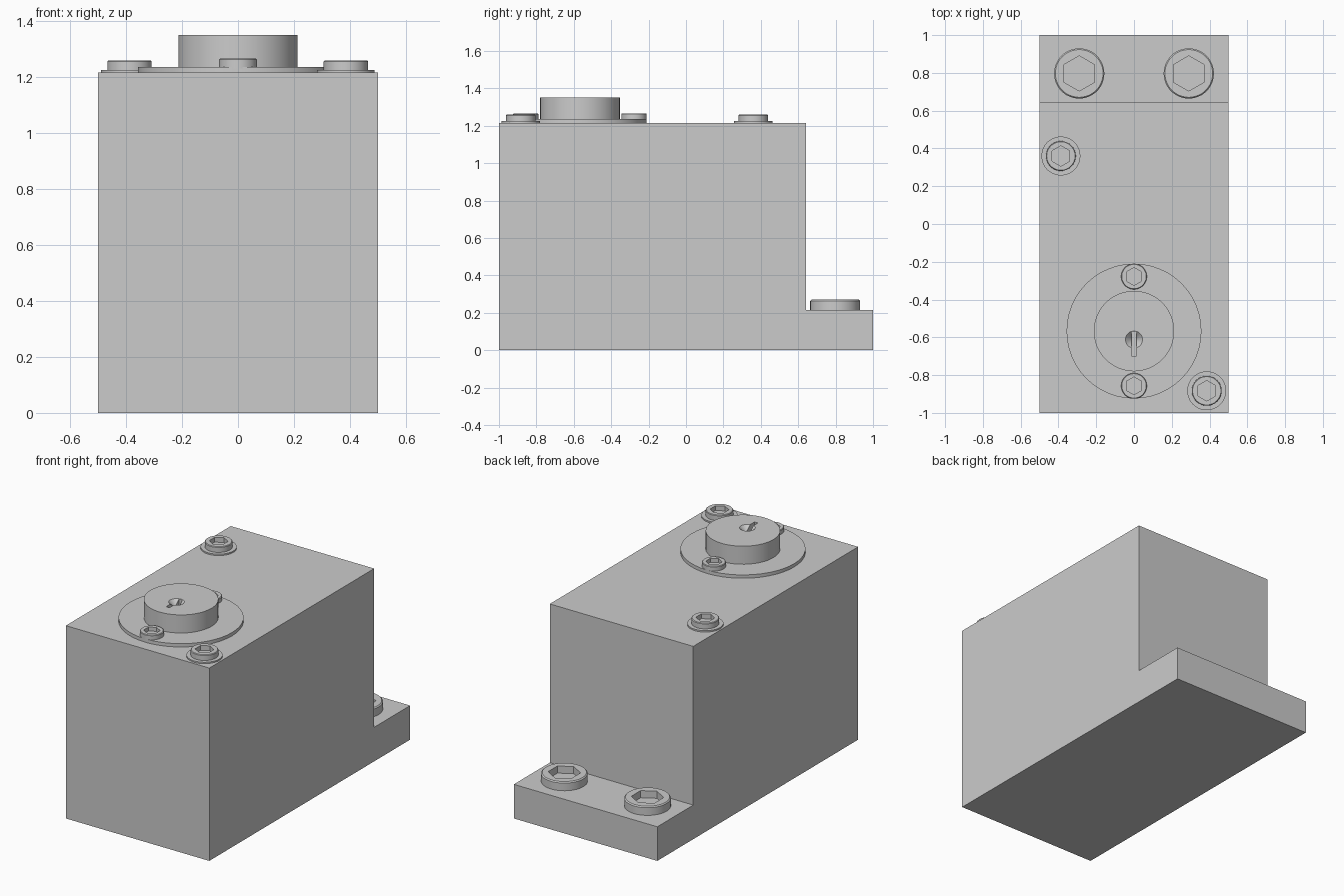
import bpy, bmesh, math

if "Cube" in bpy.data.objects:
    bpy.data.objects.remove(bpy.data.objects["Cube"])

SEG = 48


def make_object(name, bm, smooth=False):
    bmesh.ops.recalc_face_normals(bm, faces=bm.faces)
    mesh = bpy.data.meshes.new(name)
    bm.to_mesh(mesh)
    bm.free()
    ob = bpy.data.objects.new(name, mesh)
    bpy.context.collection.objects.link(ob)
    if smooth:
        bpy.ops.object.select_all(action='DESELECT')
        ob.select_set(True)
        bpy.context.view_layer.objects.active = ob
        bpy.ops.object.shade_smooth_by_angle(angle=math.radians(30))
    return ob


def hex_scale(a):
    # distance to the edge of a unit hexagon with a corner on +y
    t = (a - math.pi / 2) % (math.pi / 3) - math.pi / 6
    return math.cos(math.pi / 6) / math.cos(t)


def lathe(name, x, y, rings):
    """Closed stack of rings (radius, z, is_hex)."""
    bm = bmesh.new()
    loops = []
    for r, z, is_hex in rings:
        loop = []
        for i in range(SEG):
            a = 2 * math.pi * i / SEG
            k = r * (hex_scale(a) if is_hex else 1)
            loop.append(bm.verts.new((x + k * math.cos(a), y + k * math.sin(a), z)))
        loops.append(loop)
    for a, b in zip(loops, loops[1:]):
        for i in range(SEG):
            j = (i + 1) % SEG
            bm.faces.new((a[i], a[j], b[j], b[i]))
    bm.faces.new(loops[0])
    bm.faces.new(loops[-1])
    return make_object(name, bm, True)


def disc(name, x, y, r, z0, z1):
    return lathe(name, x, y, [(r, z0, False), (r, z1, False)])


def socket_bolt(name, x, y, r, hex_r, z0, z1, depth):
    b = 0.05 * r
    return lathe(name, x, y, [(r, z0, False), (r, z1 - b, False), (r - b, z1, False),
                              (hex_r, z1, True), (hex_r, z1 - depth, True)])


# L-shaped housing: side profile extruded across x
bm = bmesh.new()
profile = [(-1, 0), (1, 0), (1, 0.215), (0.642, 0.215), (0.642, 1.215), (-1, 1.215)]
side = bm.faces.new([bm.verts.new((-0.5, y, z)) for y, z in profile])
ext = bmesh.ops.extrude_face_region(bm, geom=[side])
bmesh.ops.translate(bm, vec=(1, 0, 0),
                    verts=[v for v in ext['geom'] if isinstance(v, bmesh.types.BMVert)])
make_object("housing", bm)

# Large bolts on the foot
for s, label in ((-1, "left"), (1, "right")):
    socket_bolt("foot_bolt_" + label, s * 0.29, 0.797, 0.133, 0.093, 0.21, 0.27, 0.045)

# Cover bolts with washers
for x, y, label in ((-0.387, 0.36, "rear"), (0.385, -0.883, "front")):
    disc("cover_washer_" + label, x, y, 0.103, 1.21, 1.224)
    socket_bolt("cover_bolt_" + label, x, y, 0.079, 0.054, 1.22, 1.259, 0.03)

# Lock flange with its two bolts
disc("lock_flange", 0, -0.567, 0.357, 1.21, 1.236)
for y, label in ((-0.278, "rear"), (-0.857, "front")):
    socket_bolt("flange_bolt_" + label, 0, y, 0.068, 0.047, 1.23, 1.265, 0.025)

# Lock cylinder with a dished keyhole and a key slot
lock = disc("lock_cylinder", 0, -0.567, 0.213, 1.23, 1.35)
dish = lathe("keyhole_cutter", 0, -0.612, [(0.012, 1.318, False), (0.045, 1.35, False),
                                           (0.045, 1.4, False)])
bm = bmesh.new()
bmesh.ops.create_cube(bm, size=1)
bmesh.ops.scale(bm, vec=(0.024, 0.13, 0.12), verts=bm.verts)
bmesh.ops.translate(bm, vec=(0, -0.634, 1.37), verts=bm.verts)
slot = make_object("slot_cutter", bm)
bpy.context.view_layer.objects.active = lock
for cutter in (dish, slot):
    cutter.hide_render = True
    mod = lock.modifiers.new("cut", 'BOOLEAN')
    mod.operation = 'DIFFERENCE'
    mod.solver = 'EXACT'
    mod.object = cutter
    bpy.ops.object.modifier_apply(modifier=mod.name)
    bpy.data.objects.remove(cutter)
